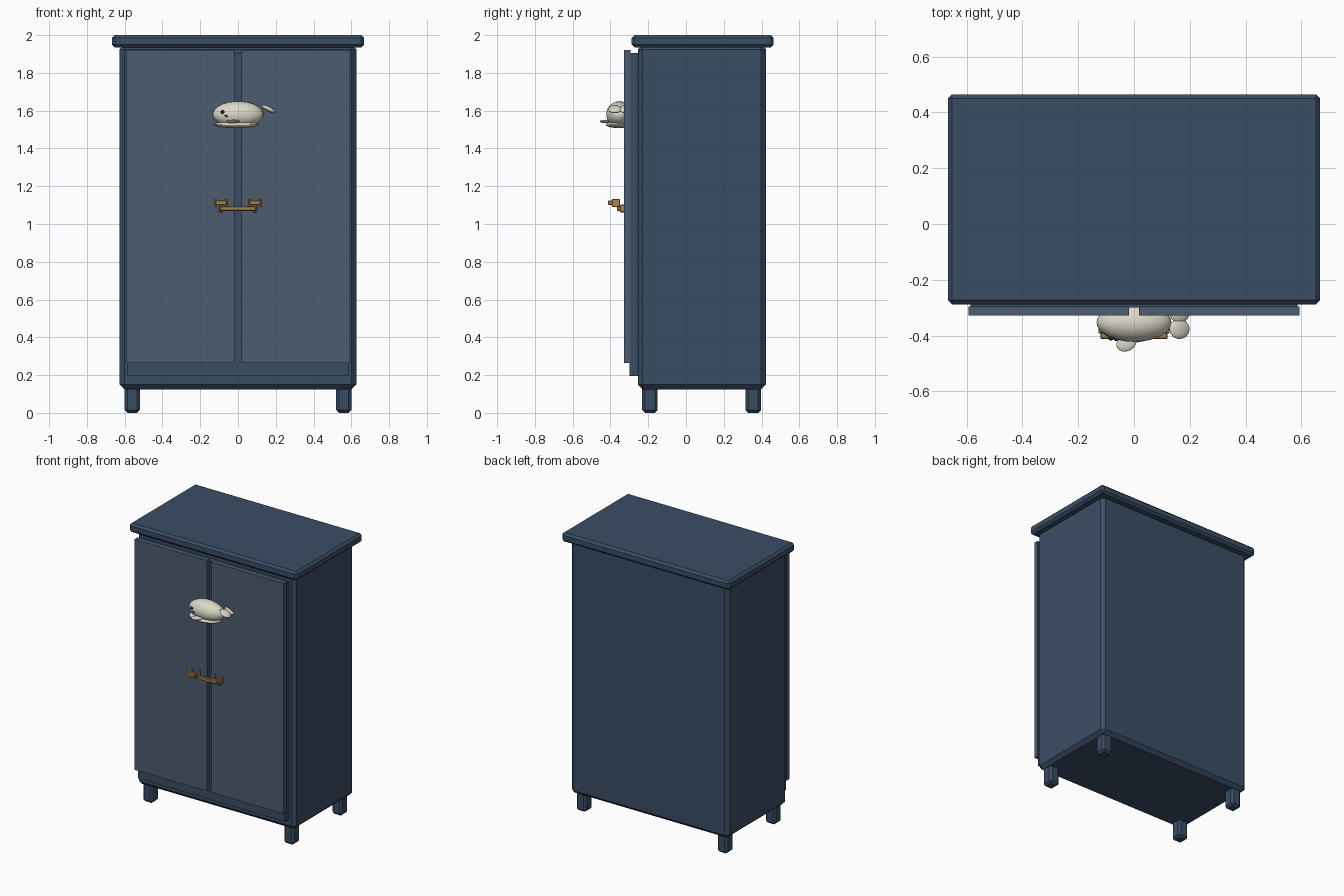
import bpy
import math

if "Cube" in bpy.data.objects:
    bpy.data.objects.remove(bpy.data.objects["Cube"])


def material(name, rgb):
    m = bpy.data.materials.new(name)
    m.diffuse_color = (*rgb, 1)
    m.use_nodes = True
    m.node_tree.nodes["Principled BSDF"].inputs["Base Color"].default_value = m.diffuse_color
    return m


BLUE = material("blue_paint", (0.042, 0.075, 0.13))
DOOR = material("door_paint", (0.075, 0.105, 0.16))
BRASS = material("brass", (0.38, 0.23, 0.08))
CREAM = material("cream", (0.72, 0.69, 0.59))
DARK = material("dark", (0.02, 0.02, 0.025))


def box(name, x, y, z, mat, bevel=0):
    """Box from (min, max) pairs, optionally chamfered."""
    bpy.ops.mesh.primitive_cube_add(size=1, location=[sum(p) / 2 for p in (x, y, z)])
    o = bpy.context.object
    o.name = name
    o.scale = [p[1] - p[0] for p in (x, y, z)]
    bpy.ops.object.transform_apply(location=False, rotation=False, scale=True)
    o.data.materials.append(mat)
    if bevel:
        b = o.modifiers.new("chamfer", 'BEVEL')
        b.width = bevel
        b.segments = 1
    return o


def ellipsoid(name, loc, radii, mat, rot=(0, 0, 0), seg=32, rings=16):
    bpy.ops.mesh.primitive_uv_sphere_add(segments=seg, ring_count=rings, radius=1,
                                         location=loc, rotation=[math.radians(a) for a in rot])
    o = bpy.context.object
    o.name = name
    o.scale = radii
    o.data.materials.append(mat)
    bpy.ops.object.shade_smooth()
    return o


# Carcass and overhanging top
box("cabinet_body", (-0.627, 0.627), (-0.255, 0.423), (0.125, 1.95), BLUE, 0.025)
box("cabinet_top", (-0.667, 0.667), (-0.288, 0.464), (1.935, 2.0), BLUE, 0.015)
box("front_panel", (-0.585, 0.585), (-0.30, -0.24), (0.195, 1.905), BLUE)

# Feet
for sx, side in ((-1, "left"), (1, "right")):
    for y0, end in ((-0.232, "front"), (0.315, "back")):
        cx = sx * 0.56
        box(f"{end}_{side}_leg", (cx - 0.04, cx + 0.04), (y0, y0 + 0.082),
            (0, 0.14), BLUE, 0.015)

# Doors, each with a short handle on two posts
for s, side in ((-1, "left"), (1, "right")):
    box(f"{side}_door", sorted((s * 0.018, s * 0.592)), (-0.328, -0.295), (0.265, 1.92), DOOR)
    hx = s * 0.09
    box(f"{side}_handle_bar", (hx - 0.03, hx + 0.03), (-0.412, -0.388), (1.10, 1.125), BRASS, 0.003)
    for px in (-0.029, 0.029):
        box(f"{side}_handle_post", (hx + px - 0.009, hx + px + 0.009),
            (-0.392, -0.35), (1.09, 1.133), BRASS, 0.003)

# Latch bar crossing the gap between the doors
box("latch_bar", (-0.095, 0.095), (-0.365, -0.342), (1.07, 1.092), BRASS, 0.003)
for s, side in ((-1, "left"), (1, "right")):
    box(f"{side}_latch_post", (s * 0.092 - 0.009, s * 0.092 + 0.009),
        (-0.35, -0.31), (1.062, 1.102), BRASS, 0.003)

# Whale ornament
ellipsoid("whale_body", (0, -0.352, 1.58), (0.134, 0.07, 0.07), CREAM)
ellipsoid("whale_belly", (-0.01, -0.357, 1.526), (0.118, 0.068, 0.018), CREAM)
ellipsoid("whale_flipper", (-0.027, -0.425, 1.543), (0.038, 0.03, 0.009), CREAM, (0, 0, 30), 24, 12)
for y, side in ((-0.376, "near"), (-0.318, "far")):
    ellipsoid(f"whale_{side}_fluke", (0.163, y, 1.608), (0.04, 0.036, 0.013), CREAM,
              (0, 27, 0), 24, 12)
ellipsoid("whale_eye", (-0.082, -0.409, 1.593), (0.01, 0.008, 0.01), DARK, seg=16, rings=8)
ellipsoid("whale_mouth", (-0.063, -0.413, 1.572), (0.01, 0.006, 0.004), DARK, (0, 15, 0), 16, 8)
